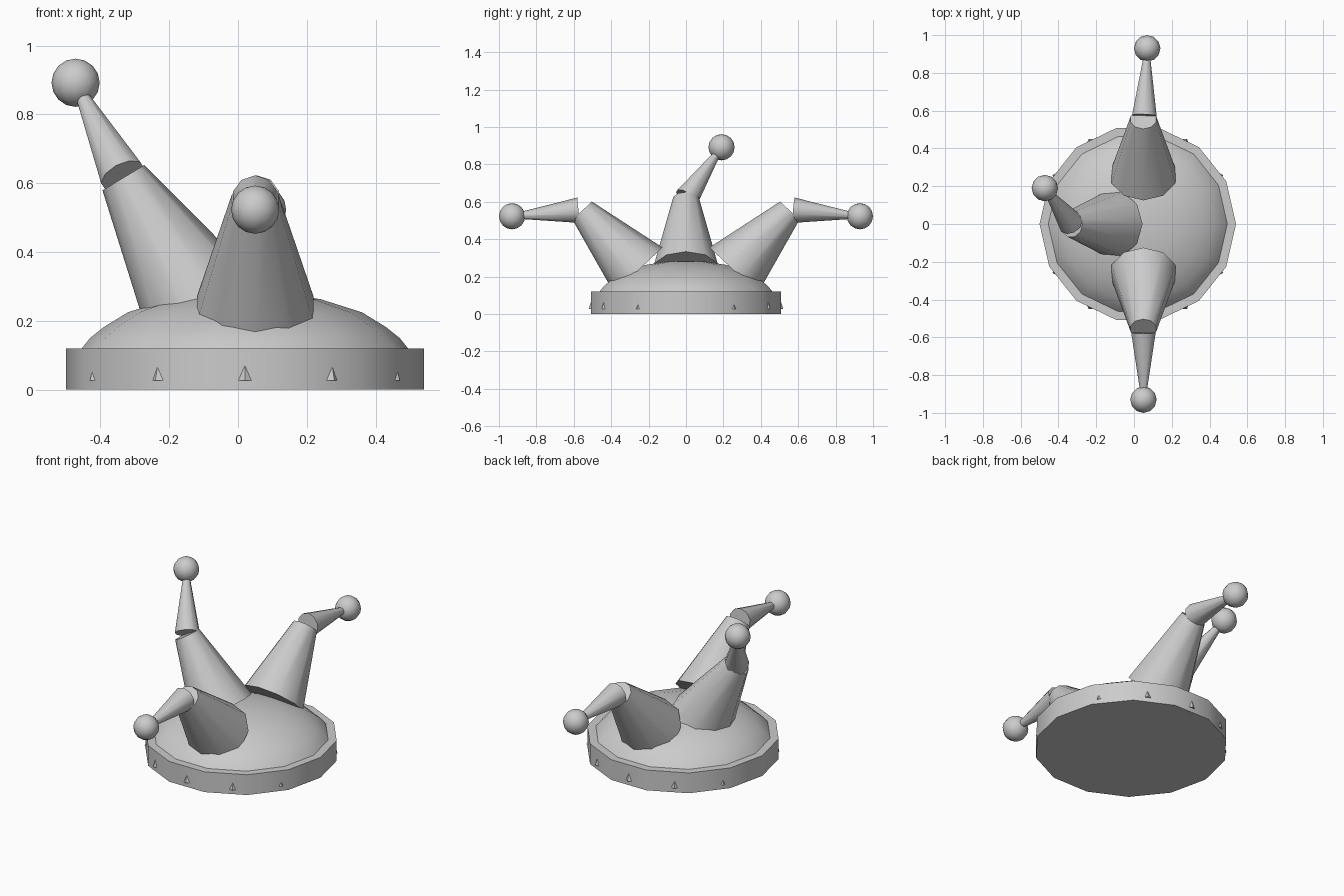
import bpy, math
from mathutils import Vector

if "Cube" in bpy.data.objects:
    bpy.data.objects.remove(bpy.data.objects["Cube"])

mat = bpy.data.materials.new("plain grey")
mat.diffuse_color = (0.6, 0.6, 0.6, 1)
mat.use_nodes = True
mat.node_tree.nodes["Principled BSDF"].inputs["Base Color"].default_value = mat.diffuse_color
CX = 0.02  # centre of the band and dome


def make(name, verts, faces, angle=40):
    me = bpy.data.meshes.new(name)
    me.from_pydata([tuple(v) for v in verts], [], faces)
    me.materials.append(mat)
    ob = bpy.data.objects.new(name, me)
    bpy.context.collection.objects.link(ob)
    bpy.ops.object.select_all(action='DESELECT')
    bpy.context.view_layer.objects.active = ob
    ob.select_set(True)
    bpy.ops.object.shade_smooth_by_angle(angle=math.radians(angle))
    return ob


def rings(name, loops):
    """Closed skin through a list of equal-length loops."""
    n = len(loops[0])
    verts = [v for l in loops for v in l]
    faces = [(k * n + i, k * n + (i + 1) % n, (k + 1) * n + (i + 1) % n, (k + 1) * n + i)
             for k in range(len(loops) - 1) for i in range(n)]
    faces.append(tuple(reversed(range(n))))
    faces.append(tuple(range(len(verts) - n, len(verts))))
    return make(name, verts, faces)


def circle(c, axis, r, n, up):
    """Loop around axis whose first vertex points towards up."""
    a = Vector(axis).normalized()
    u = Vector(up)
    u = (u - a * u.dot(a)).normalized()
    w = a.cross(u)
    return [Vector(c) + r * (u * math.cos(t) + w * math.sin(t))
            for t in (2 * math.pi * i / n for i in range(n))]


def cone(name, p0, p1, r0, r1, up, n=10):
    p0, p1 = Vector(p0), Vector(p1)
    rings(name, [circle(p0, p1 - p0, r0, n, up), circle(p1, p1 - p0, r1, n, up)])


def lathe(name, profile, n):
    rings(name, [circle((CX, 0, z), (0, 0, 1), r, n, (1, 0, 0)) for r, z in profile])


# band and domed crown
lathe("band", [(0.52, 0), (0.52, 0.12)], 14)
lathe("crown_dome", [(0.478, 0.115), (0.45, 0.15), (0.41, 0.182), (0.34, 0.225),
                     (0.22, 0.263), (0.11, 0.28), (0.01, 0.285)], 14)

# small pointed studs around the band
for i in range(12):
    a = math.radians(30 * i)
    out, side = Vector((math.cos(a), math.sin(a), 0)), Vector((-math.sin(a), math.cos(a), 0))
    c = Vector((CX, 0, 0.027))
    v = [c + out * 0.495 + side * 0.036, c + out * 0.495 - side * 0.036,
         c + out * 0.52, c + out * 0.505 + Vector((0, 0, 0.05))]
    make("band_stud_%d" % i, v, [(0, 1, 2), (0, 2, 3), (2, 1, 3), (1, 0, 3)], 20)

# three bent horns: base, bend, upper start, ball centre, direction of the inner side
horns = {
    "front": ((0.05, -0.255, 0.234), (0.05, -0.555, 0.553), (0.05, -0.575, 0.555),
              (0.05, -0.93, 0.523), (0, 1, 0)),
    "back": ((0.05, 0.255, 0.234), (0.05, 0.555, 0.553), (0.055, 0.575, 0.555),
             (0.07, 0.93, 0.523), (0, -1, 0)),
    "left": ((-0.107, 0, 0.242), (-0.333, 0, 0.616), (-0.335, 0.005, 0.622),
             (-0.472, 0.19, 0.892), (1, 0, 0)),
}
for side, (base, bend, start, ball, inner) in horns.items():
    cone(side + "_horn_lower", base, bend, 0.178, 0.071, inner)
    tip = Vector(start).lerp(Vector(ball), 0.92)
    cone(side + "_horn_upper", start, tip, 0.068, 0.016, (0, 0, 1) if side != "left" else inner)
    bpy.ops.mesh.primitive_uv_sphere_add(segments=12, ring_count=8, radius=0.07, location=ball)
    ob = bpy.context.object
    ob.name = side + "_horn_ball"
    ob.data.materials.append(mat)
    bpy.ops.object.shade_smooth_by_angle(angle=math.radians(40))
